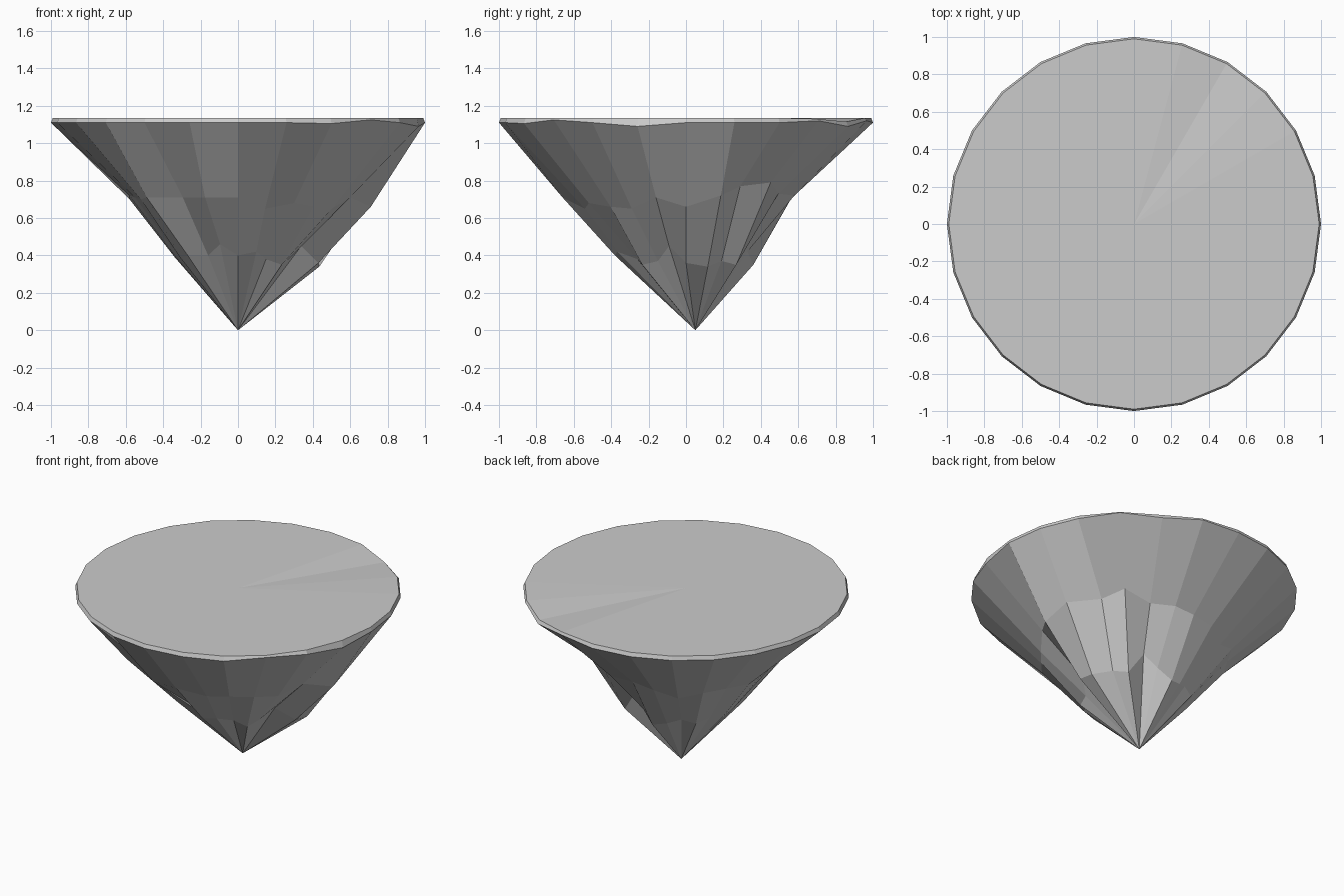
import bpy
import bmesh
from math import cos, sin, tau

cube = bpy.data.objects.get("Cube")
if cube:
    bpy.data.objects.remove(cube, do_unlink=True)

SIDES = 24

# Rock rings, one entry per side, counter-clockwise from +x
middle_radius = [.71, .72, .58, .64, .57, .60, .57, .58, .56, .60, .58, .60,
                 .58, .57, .60, .69, .59, .68, .66, .56, .60, .57, .58, .62]
middle_height = [.66, .72, .77, .79, .73, .72, .72, .70, .65, .70, .70, .70,
                 .72, .71, .70, .71, .71, .71, .71, .65, .68, .66, .65, .71]
lower_radius = [.43, .45, .38, .38, .34, .34, .36, .34, .33, .35, .34, .35,
                .34, .33, .35, .38, .32, .37, .38, .38, .30, .33, .30, .35]
lower_height = [.36, .34, .37, .35, .50, .42, .35, .37, .40, .38, .40, .39,
                .40, .40, .38, .40, .40, .46, .40, .42, .38, .35, .37, .45]

# Slightly uneven rim: a level ring with a few raised or sunken corners
rim_height = [1.11] * SIDES
for corner, height in {3: 1.12, 4: 1.09, 5: 1.12, 20: 1.105, 21: 1.125, 23: 1.09}.items():
    rim_height[corner] = height
top_height = [1.135] * SIDES
for corner, height in {3: 1.13, 4: 1.115}.items():
    top_height[corner] = height


def ring(bm, radii, heights):
    """Add one closed ring of vertices."""
    verts = []
    for i, (r, z) in enumerate(zip(radii, heights)):
        a = tau * i / SIDES
        verts.append(bm.verts.new((r * cos(a), r * sin(a), z)))
    return verts


def bridge(bm, low, high):
    """Join two rings with a band of quads."""
    for i in range(SIDES):
        j = (i + 1) % SIDES
        bm.faces.new((low[i], low[j], high[j], high[i]))


def fan(bm, verts, point):
    """Close a ring with triangles meeting at one point."""
    centre = bm.verts.new(point)
    for i in range(SIDES):
        bm.faces.new((verts[i], verts[(i + 1) % SIDES], centre))


# Stone material
stone = bpy.data.materials.new("grey stone")
stone.use_nodes = True
colour = (.6, .6, .6, 1)
stone.diffuse_color = colour
stone.node_tree.nodes["Principled BSDF"].inputs["Base Color"].default_value = colour

# Floating island: pointed faceted rock with a flat top
bm = bmesh.new()
lower = ring(bm, lower_radius, lower_height)
middle = ring(bm, middle_radius, middle_height)
rim = ring(bm, [1] * SIDES, rim_height)
top = ring(bm, [.99] * SIDES, top_height)
for low, high in ((lower, middle), (middle, rim), (rim, top)):
    bridge(bm, low, high)
fan(bm, lower, (0, .05, 0))
fan(bm, top, (0, 0, 1.135))
bmesh.ops.recalc_face_normals(bm, faces=bm.faces)

mesh = bpy.data.meshes.new("floating_island")
bm.to_mesh(mesh)
bm.free()
mesh.materials.append(stone)
island = bpy.data.objects.new("floating_island", mesh)
bpy.context.collection.objects.link(island)
